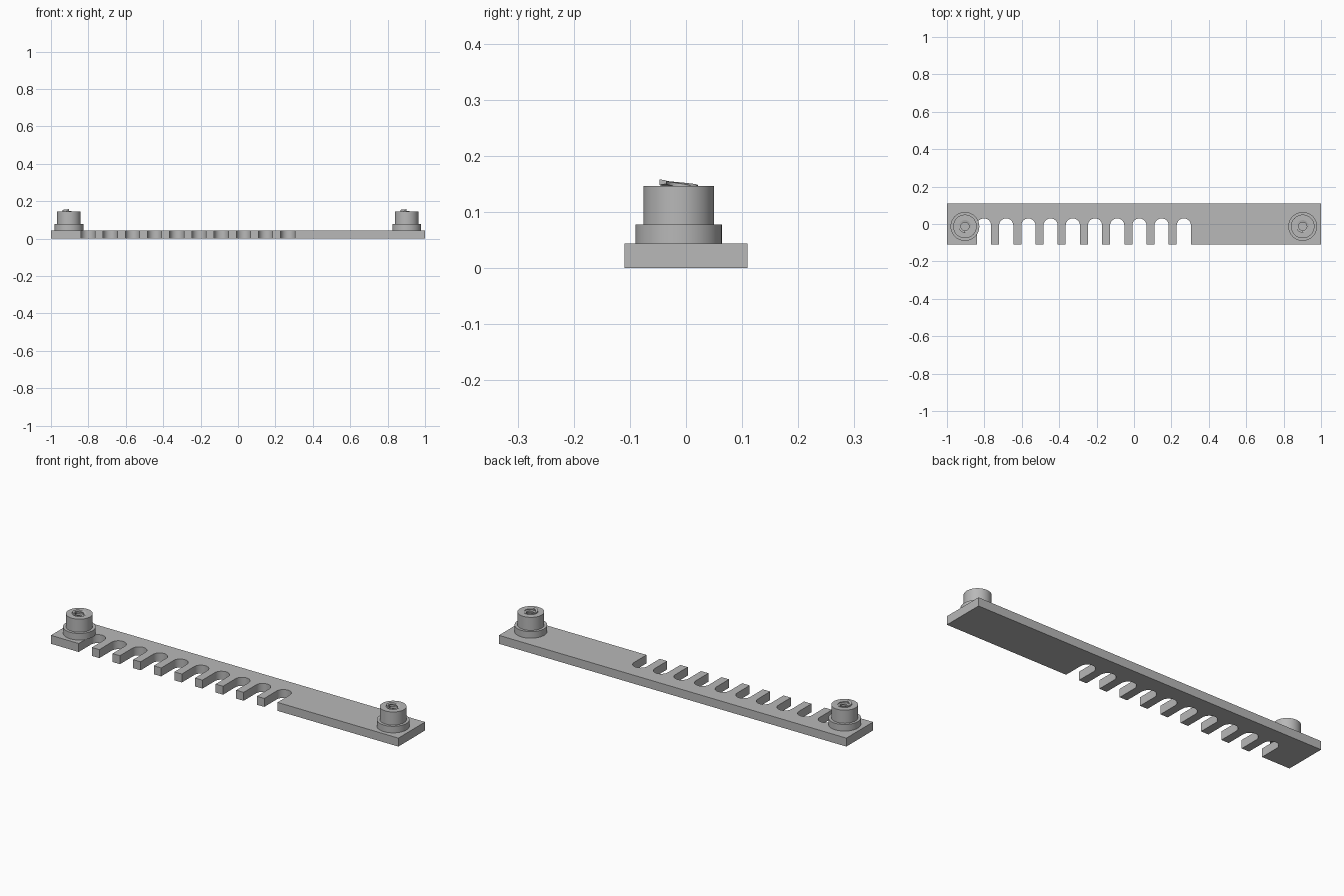
import bpy, bmesh
from math import pi, cos, sin

old = bpy.data.objects.get("Cube")
if old:
    bpy.data.objects.remove(old, do_unlink=True)

grey = bpy.data.materials.new("plain grey")
grey.use_nodes = True
colour = (0.48, 0.48, 0.48, 1)
grey.diffuse_color = colour
grey.node_tree.nodes["Principled BSDF"].inputs["Base Color"].default_value = colour


def finish(bm, name):
    bmesh.ops.recalc_face_normals(bm, faces=bm.faces)
    mesh = bpy.data.meshes.new(name)
    bm.to_mesh(mesh)
    bm.free()
    mesh.materials.append(grey)
    obj = bpy.data.objects.new(name, mesh)
    bpy.context.collection.objects.link(obj)
    bpy.ops.object.select_all(action='DESELECT')
    bpy.context.view_layer.objects.active = obj
    obj.select_set(True)
    bpy.ops.object.shade_smooth_by_angle(angle=0.6)
    return obj


# Slotted plate: one outline with round-ended slots along the front edge
HALF_Y, THICK = 0.11, 0.044
SLOTS, FIRST, STEP, RADIUS, ARC_Y = 10, -0.802, 0.1187, 0.038, -0.008
outline = [(-1, HALF_Y), (-1, -HALF_Y)]
for i in range(SLOTS):
    cx = FIRST + i * STEP
    outline.append((cx - RADIUS, -HALF_Y))
    for k in range(17):
        a = pi - pi * k / 16
        outline.append((cx + RADIUS * cos(a), ARC_Y + RADIUS * sin(a)))
    outline.append((cx + RADIUS, -HALF_Y))
outline += [(1, -HALF_Y), (1, HALF_Y)]

bm = bmesh.new()
base = bm.faces.new([bm.verts.new((x, y, 0)) for x, y in outline])
top = bmesh.ops.extrude_face_region(bm, geom=[base], use_keep_orig=True)
bmesh.ops.translate(bm, vec=(0, 0, THICK),
                    verts=[v for v in top["geom"] if isinstance(v, bmesh.types.BMVert)])
finish(bm, "slotted_plate")


# Stepped boss with a blind bore, turned around its axis
def boss(name, x, y, sides=48):
    profile = [(0.077, THICK), (0.077, 0.078), (0.063, 0.078), (0.063, 0.146),
               (0.033, 0.146), (0.033, 0.085)]
    bm = bmesh.new()
    rings = [[bm.verts.new((x + r * cos(2 * pi * k / sides),
                            y + r * sin(2 * pi * k / sides), z))
              for k in range(sides)] for r, z in profile]
    for lower, upper in zip(rings, rings[1:]):
        for k in range(sides):
            n = (k + 1) % sides
            bm.faces.new((lower[k], lower[n], upper[n], upper[k]))
    bm.faces.new(rings[0])
    bm.faces.new(rings[-1])
    return finish(bm, name)


# Helical thread whose last half turn rises out of the bore at the front
def thread(name, x, y, turns=3, per_turn=24, pitch=0.02):
    section = [(0.034, -0.010), (0.034, 0), (0.022, -0.002), (0.022, -0.008)]
    bm = bmesh.new()
    count = int(turns * per_turn)
    loops = []
    for i in range(count + 1):
        a = -pi / 2 + 2 * pi * (i - count) / per_turn
        z = 0.158 - pitch * (count - i) / per_turn
        loops.append([bm.verts.new((x + r * cos(a), y + r * sin(a), z + dz))
                      for r, dz in section])
    for p, q in zip(loops, loops[1:]):
        for k in range(4):
            n = (k + 1) % 4
            bm.faces.new((p[k], p[n], q[n], q[k]))
    bm.faces.new(loops[0])
    bm.faces.new(loops[-1])
    return finish(bm, name)


for side, x in (("right", -0.904), ("left", 0.902)):
    boss(side + "_boss", x, -0.013)
    thread(side + "_thread", x, -0.013)
